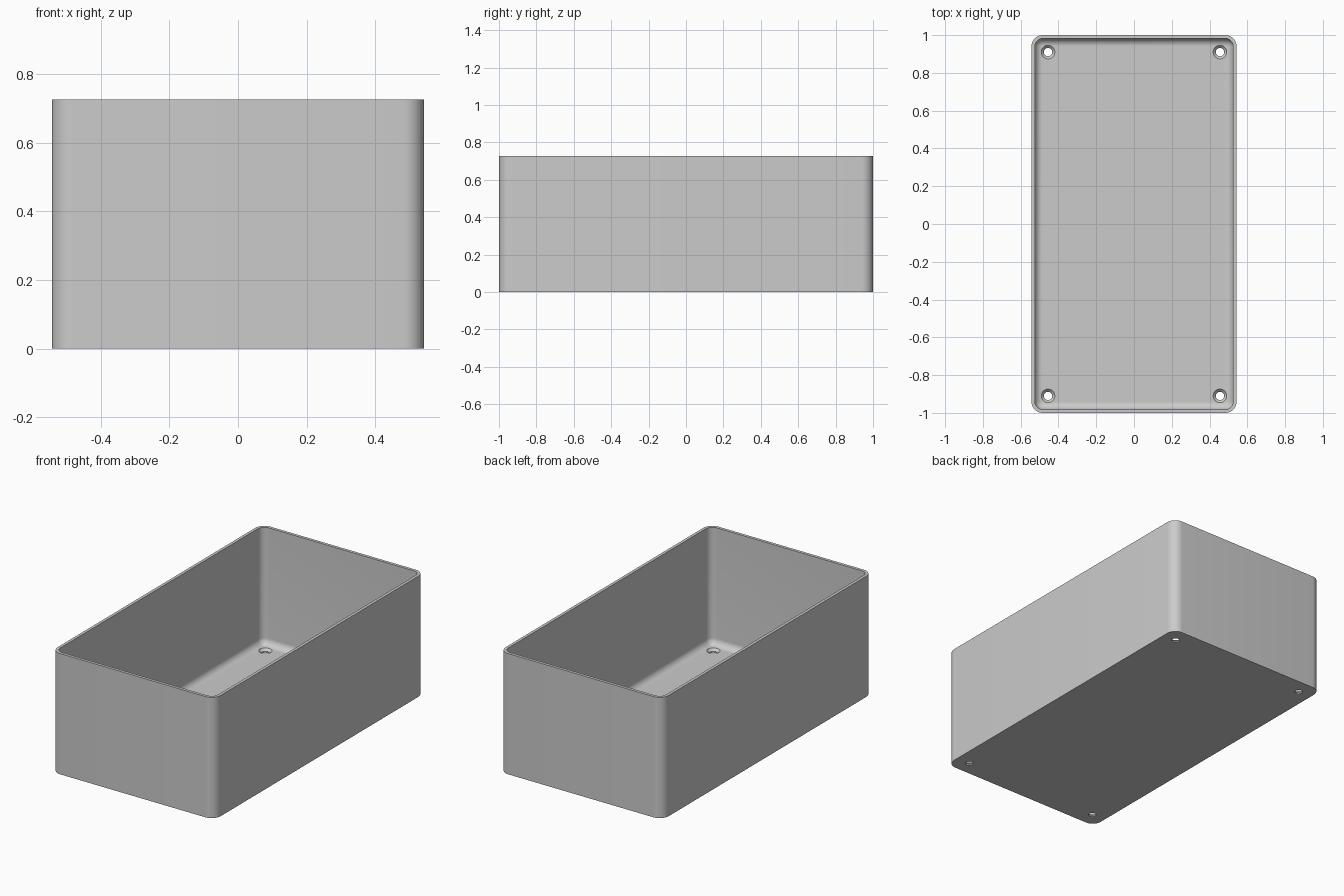
import bpy, bmesh
from math import sin, cos, pi

cube = bpy.data.objects.get("Cube")
if cube:
    bpy.data.objects.remove(cube, do_unlink=True)

HX, HY, HEIGHT = 0.543, 1.0, 0.727
WALL, FLOOR, CORNER, FILLET = 0.018, 0.022, 0.06, 0.04
STEPS = 10

grey = bpy.data.materials.new("light grey plastic")
grey.use_nodes = True
grey.diffuse_color = (0.6, 0.6, 0.6, 1)
grey.node_tree.nodes["Principled BSDF"].inputs["Base Color"].default_value = (0.6, 0.6, 0.6, 1)


def ring(bm, inset, z):
    """Rounded rectangle of vertices, inset from the outer outline."""
    r = CORNER - inset
    cx, cy = HX - CORNER, HY - CORNER
    verts = []
    for q, (sx, sy) in enumerate([(1, 1), (-1, 1), (-1, -1), (1, -1)]):
        for i in range(STEPS + 1):
            a = (q + i / STEPS) * pi / 2
            verts.append(bm.verts.new((sx * cx + r * cos(a), sy * cy + r * sin(a), z)))
    return verts


# Open box: outer wall, rim, inner wall, floor fillet
bm = bmesh.new()
profile = [(0, 0), (0, HEIGHT), (WALL, HEIGHT)]
for i in range(STEPS + 1):
    a = i / STEPS * pi / 2
    profile.append((WALL + FILLET * (1 - cos(a)), FLOOR + FILLET * (1 - sin(a))))
rings = [ring(bm, inset, z) for inset, z in profile]
for low, high in zip(rings, rings[1:]):
    n = len(low)
    for i in range(n):
        j = (i + 1) % n
        bm.faces.new((low[i], low[j], high[j], high[i]))
bm.faces.new(rings[0][::-1])
bm.faces.new(rings[-1])
bmesh.ops.recalc_face_normals(bm, faces=bm.faces)
mesh = bpy.data.meshes.new("box_shell")
bm.to_mesh(mesh)
bm.free()
mesh.materials.append(grey)
box = bpy.data.objects.new("box_shell", mesh)
bpy.context.collection.objects.link(box)

# Countersunk screw holes near the four corners
bm = bmesh.new()
hole = [(0.022, -0.05), (0.022, 0.008), (0.036, FLOOR), (0.036, 0.06)]
for sx in (-1, 1):
    for sy in (-1, 1):
        loops = [[bm.verts.new((sx * 0.455 + r * cos(k * pi / 16),
                                sy * 0.91 + r * sin(k * pi / 16), z))
                  for k in range(32)] for r, z in hole]
        for low, high in zip(loops, loops[1:]):
            for i in range(32):
                j = (i + 1) % 32
                bm.faces.new((low[i], low[j], high[j], high[i]))
        bm.faces.new(loops[0][::-1])
        bm.faces.new(loops[-1])
cutter_mesh = bpy.data.meshes.new("hole_cutter")
bm.to_mesh(cutter_mesh)
bm.free()
cutter_mesh.materials.append(grey)
cutter = bpy.data.objects.new("hole_cutter", cutter_mesh)
bpy.context.collection.objects.link(cutter)
cutter.hide_render = True

# Cut the holes, then shade smooth with sharp edges kept
cut = box.modifiers.new("screw_holes", 'BOOLEAN')
cut.operation = 'DIFFERENCE'
cut.solver = 'EXACT'
cut.object = cutter
bpy.ops.object.select_all(action='DESELECT')
box.select_set(True)
bpy.context.view_layer.objects.active = box
bpy.ops.object.modifier_apply(modifier=cut.name)
bpy.data.objects.remove(cutter, do_unlink=True)
bpy.ops.object.shade_smooth_by_angle(angle=pi / 6)
